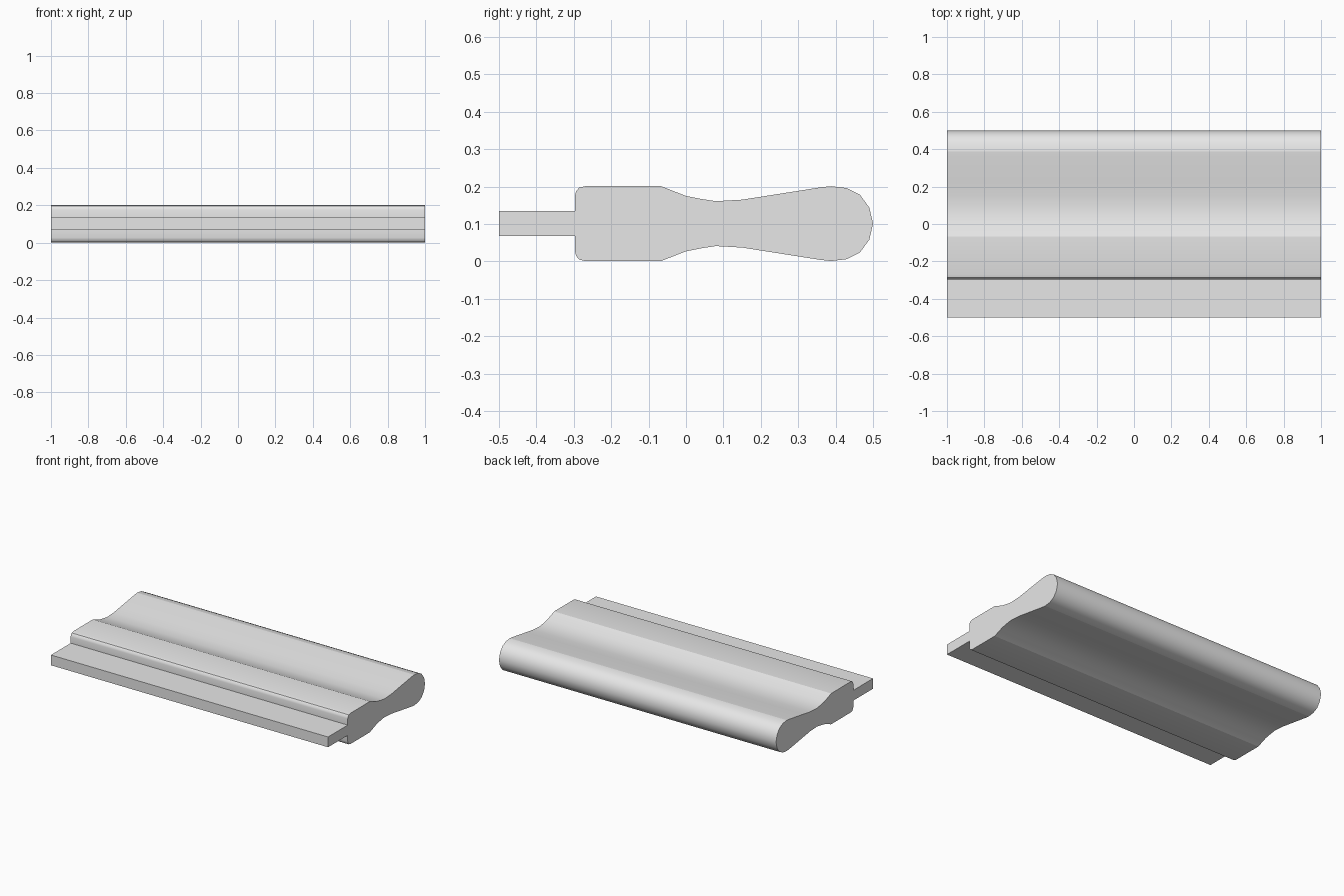
import bpy, bmesh, math

cube = bpy.data.objects.get("Cube")
if cube:
    bpy.data.objects.remove(cube, do_unlink=True)

MID = 0.101          # height of the symmetry plane
HALF_LENGTH = 1.0

# Upper half of the section: (y, height above the symmetry plane)
tongue = [(-0.5, 0.0335), (-0.297, 0.0335)]
shoulder = [(-0.297, 0.074), (-0.294, 0.086), (-0.286, 0.096), (-0.268, 0.1005)]
waist = [(-0.068, 0.1005), (0.0, 0.074), (0.04, 0.066), (0.08, 0.06),
         (0.15, 0.064), (0.22, 0.075), (0.36, 0.097)]
nose = [(0.388, 0.1), (0.43, 0.095), (0.465, 0.077), (0.49, 0.043)]
upper = tongue + shoulder + waist + nose
section = upper + [(0.5, 0.0)] + [(y, -h) for y, h in reversed(upper)]
creases = (waist[0][0], nose[0][0])

# Moulded board: section extruded along x
bm = bmesh.new()
ring = [bm.verts.new((-HALF_LENGTH, y, MID + h)) for y, h in section]
cap = bm.faces.new(ring)
out = bmesh.ops.extrude_face_region(bm, geom=[cap], use_keep_orig=True)
moved = [g for g in out["geom"] if isinstance(g, bmesh.types.BMVert)]
bmesh.ops.translate(bm, verts=moved, vec=(2 * HALF_LENGTH, 0, 0))
bmesh.ops.recalc_face_normals(bm, faces=bm.faces)

# Keep the long ridges crisp
for e in bm.edges:
    a, b = (v.co for v in e.verts)
    if abs(a.x - b.x) > 1 and any(abs(a.y - c) < 0.001 for c in creases):
        e.smooth = False

mesh = bpy.data.meshes.new("moulded_board")
bm.to_mesh(mesh)
bm.free()
board = bpy.data.objects.new("moulded_board", mesh)
bpy.context.collection.objects.link(board)

# Plain grey finish
grey = bpy.data.materials.new("plain grey")
grey.use_nodes = True
colour = (0.8, 0.8, 0.8, 1)
grey.diffuse_color = colour
for node in grey.node_tree.nodes:
    if node.type == "BSDF_PRINCIPLED":
        node.inputs["Base Color"].default_value = colour
mesh.materials.append(grey)

bpy.ops.object.select_all(action="DESELECT")
board.select_set(True)
bpy.context.view_layer.objects.active = board
bpy.ops.object.shade_smooth_by_angle(angle=math.radians(35), keep_sharp_edges=True)
